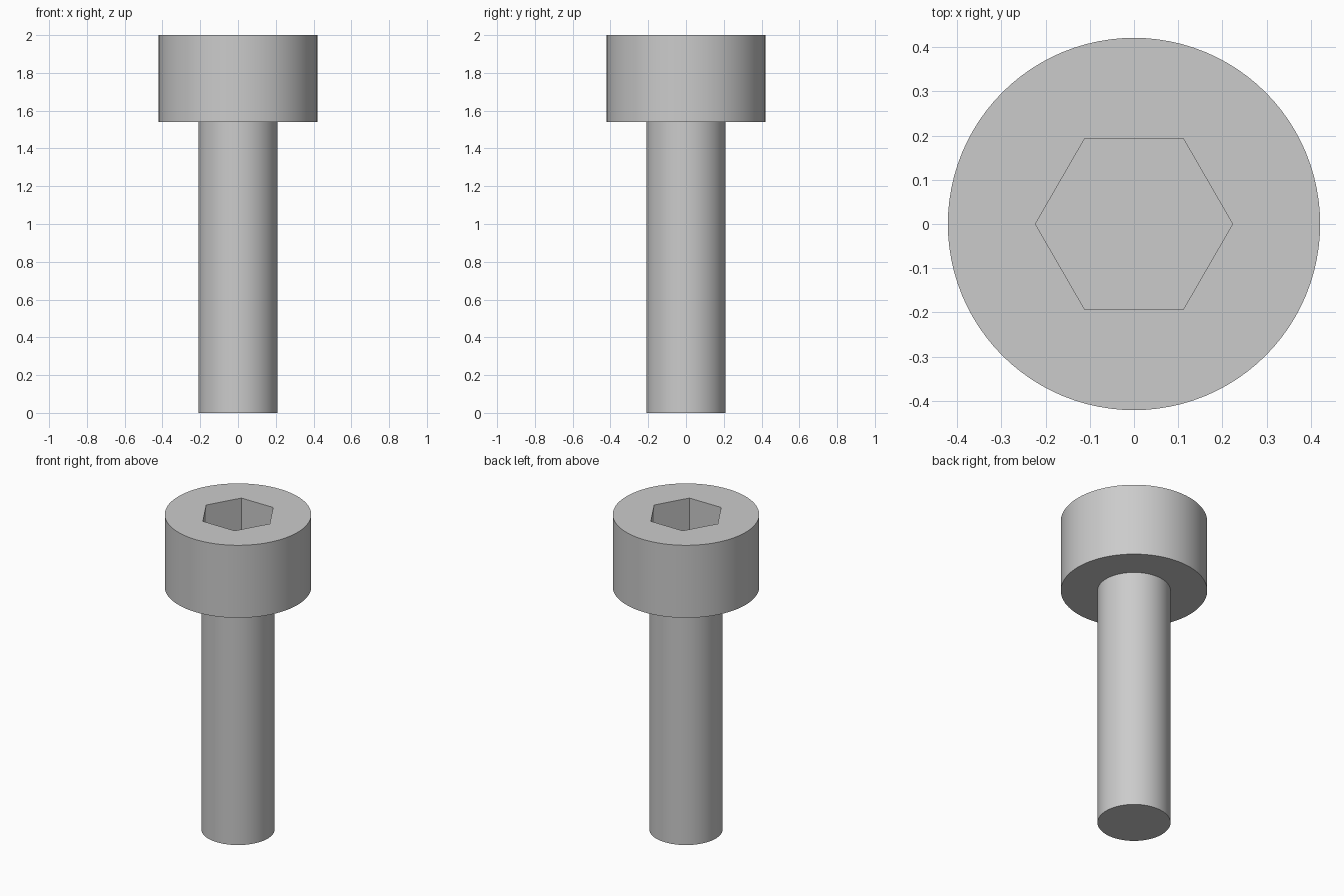
import bpy
import bmesh
from math import cos, sin, pi, radians

cube = bpy.data.objects.get("Cube")
if cube:
    bpy.data.objects.remove(cube, do_unlink=True)

SIDES = 96
HEAD_R, SHAFT_R, HEX_R = 0.421, 0.21, 0.223
TOP, SHOULDER, SOCKET_FLOOR = 2.0, 1.54, 1.76

steel = bpy.data.materials.new("light grey steel")
steel.use_nodes = True
grey = (0.6, 0.6, 0.6, 1)
steel.diffuse_color = grey
steel.node_tree.nodes["Principled BSDF"].inputs["Base Color"].default_value = grey


def ring(bm, sides, radius, z):
    """Closed loop of edges around the z axis."""
    angles = [2 * pi * i / sides for i in range(sides)]
    verts = [bm.verts.new((radius * cos(a), radius * sin(a), z)) for a in angles]
    return [bm.edges.new((verts[i - 1], verts[i])) for i in range(sides)]


def wall(bm, lower, upper):
    bmesh.ops.bridge_loops(bm, edges=lower + upper)


def cap(bm, edges):
    bmesh.ops.contextual_create(bm, geom=edges)


def finish(bm, name):
    bmesh.ops.recalc_face_normals(bm, faces=bm.faces)
    mesh = bpy.data.meshes.new(name)
    bm.to_mesh(mesh)
    bm.free()
    mesh.materials.append(steel)
    obj = bpy.data.objects.new(name, mesh)
    bpy.context.collection.objects.link(obj)
    bpy.ops.object.select_all(action='DESELECT')
    obj.select_set(True)
    bpy.context.view_layer.objects.active = obj
    bpy.ops.object.shade_smooth_by_angle(angle=radians(30))


# Bolt body: shaft, shoulder, head and hexagonal socket as one closed skin
bm = bmesh.new()
shaft_bottom = ring(bm, SIDES, SHAFT_R, 0)
shaft_top = ring(bm, SIDES, SHAFT_R, SHOULDER)
head_bottom = ring(bm, SIDES, HEAD_R, SHOULDER)
head_top = ring(bm, SIDES, HEAD_R, TOP)
socket_rim = ring(bm, 6, HEX_R, TOP)
socket_floor = ring(bm, 6, HEX_R, SOCKET_FLOOR)

cap(bm, shaft_bottom)
wall(bm, shaft_bottom, shaft_top)
wall(bm, shaft_top, head_bottom)
wall(bm, head_bottom, head_top)
wall(bm, socket_floor, socket_rim)
cap(bm, socket_floor)

# Flat top face around the socket
bmesh.ops.triangle_fill(bm, edges=head_top + socket_rim, use_beauty=True)
finish(bm, "socket_head_bolt")
